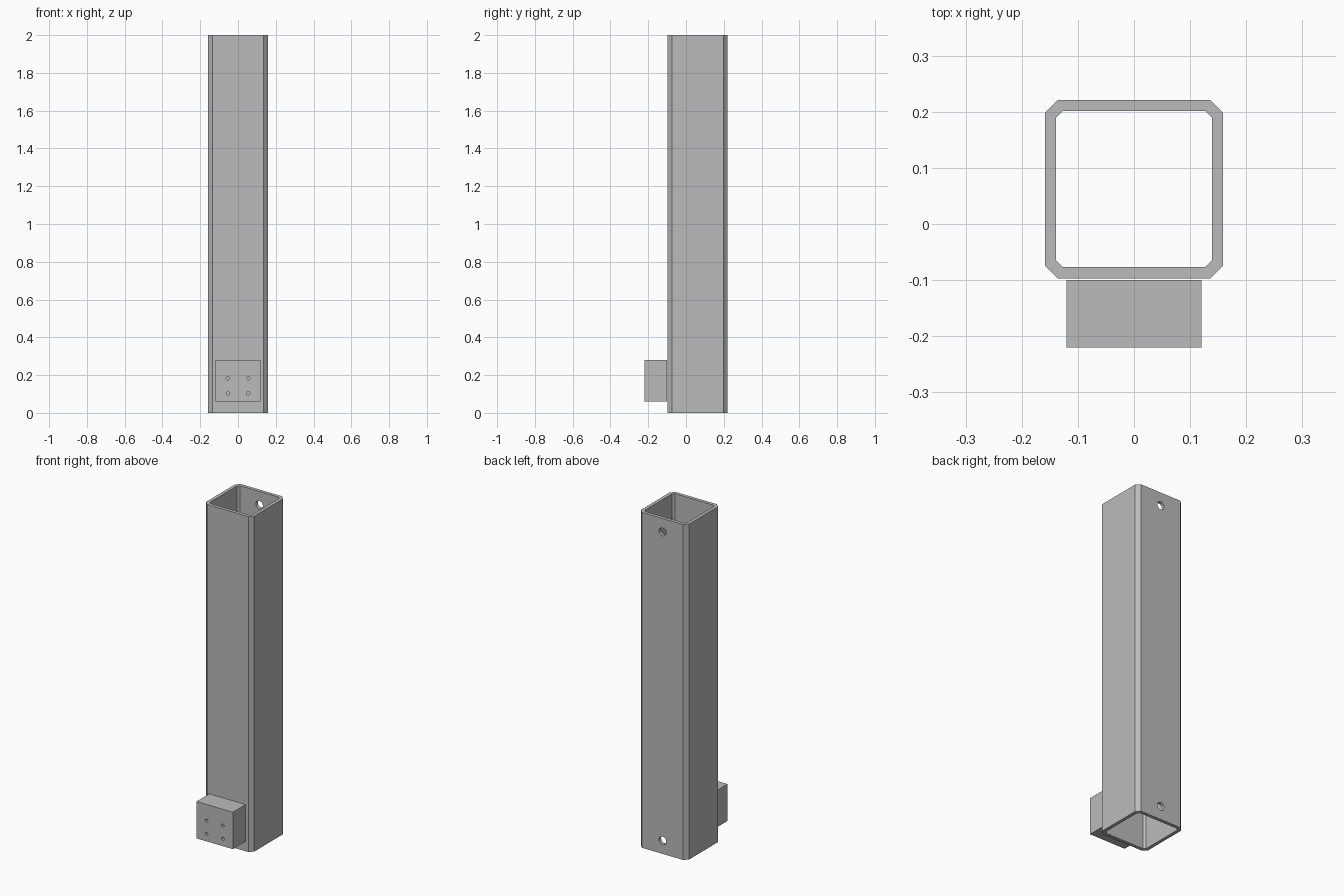
import bpy
import bmesh
from math import pi
from mathutils import Matrix, Vector

if "Cube" in bpy.data.objects:
    bpy.data.objects.remove(bpy.data.objects["Cube"])

# One plain grey for the whole assembly
GREY = (0.5, 0.5, 0.5, 1)
steel = bpy.data.materials.new("steel grey")
steel.use_nodes = True
steel.diffuse_color = GREY
steel.node_tree.nodes["Principled BSDF"].inputs["Base Color"].default_value = GREY


def add_object(name, bm):
    bmesh.ops.recalc_face_normals(bm, faces=bm.faces)
    mesh = bpy.data.meshes.new(name)
    bm.to_mesh(mesh)
    bm.free()
    mesh.materials.append(steel)
    obj = bpy.data.objects.new(name, mesh)
    bpy.context.scene.collection.objects.link(obj)
    return obj


def chamfered_square(half, cut, centre_y):
    """Corner points of a square with cut corners, counter-clockwise."""
    inner = half - cut
    points = []
    for sx, sy in ((1, 1), (-1, 1), (-1, -1), (1, -1)):
        pair = [(sx * half, sy * inner), (sx * inner, sy * half)]
        points += pair if sx * sy > 0 else pair[::-1]
    return [Vector((x, y + centre_y, 0)) for x, y in points]


def drill(target, centres, radius, length, sides):
    """Cut round holes running along y."""
    bm = bmesh.new()
    for centre in centres:
        bmesh.ops.create_cone(
            bm, cap_ends=True, segments=sides, radius1=radius, radius2=radius, depth=length,
            matrix=Matrix.Translation(centre) @ Matrix.Rotation(pi / 2, 4, "X"))
    cutter = add_object(target.name + "_cutter", bm)
    cutter.hide_render = True
    mod = target.modifiers.new("holes", "BOOLEAN")
    mod.operation = "DIFFERENCE"
    mod.solver = "EXACT"
    mod.object = cutter
    bpy.context.view_layer.objects.active = target
    bpy.ops.object.modifier_apply(modifier=mod.name)
    bpy.data.objects.remove(cutter)


# Hollow post: ring between two chamfered squares, extruded upward
HEIGHT, HALF, WALL, CENTRE_Y = 2, 0.159, 0.02, 0.062
bm = bmesh.new()
outer = [bm.verts.new(p) for p in chamfered_square(HALF, 0.023, CENTRE_Y)]
inner = [bm.verts.new(p) for p in chamfered_square(HALF - WALL, 0.012, CENTRE_Y)]
for i in range(len(outer)):
    j = (i + 1) % len(outer)
    bm.faces.new((outer[i], outer[j], inner[j], inner[i]))
grown = bmesh.ops.extrude_face_region(bm, geom=bm.faces[:], use_keep_orig=True)
top = [v for v in grown["geom"] if isinstance(v, bmesh.types.BMVert)]
bmesh.ops.translate(bm, verts=top, vec=(0, 0, HEIGHT))
post = add_object("hollow_post", bm)

# Bolt holes near both ends of the back wall
back_y = CENTRE_Y + HALF - WALL / 2
drill(post, [(0, back_y, z) for z in (0.08, HEIGHT - 0.08)], 0.024, 0.06, 12)

# Mounting block on the front, just clear of the post
bm = bmesh.new()
bmesh.ops.create_cube(
    bm, size=1, matrix=Matrix.Translation((0, -0.16, 0.17)) @ Matrix.Diagonal((0.24, 0.12, 0.22, 1)))
block = add_object("mounting_block", bm)

# Four small screw holes through the block
drill(block, [(x, -0.16, z) for x in (-0.054, 0.054) for z in (0.103, 0.183)], 0.009, 0.2, 12)
